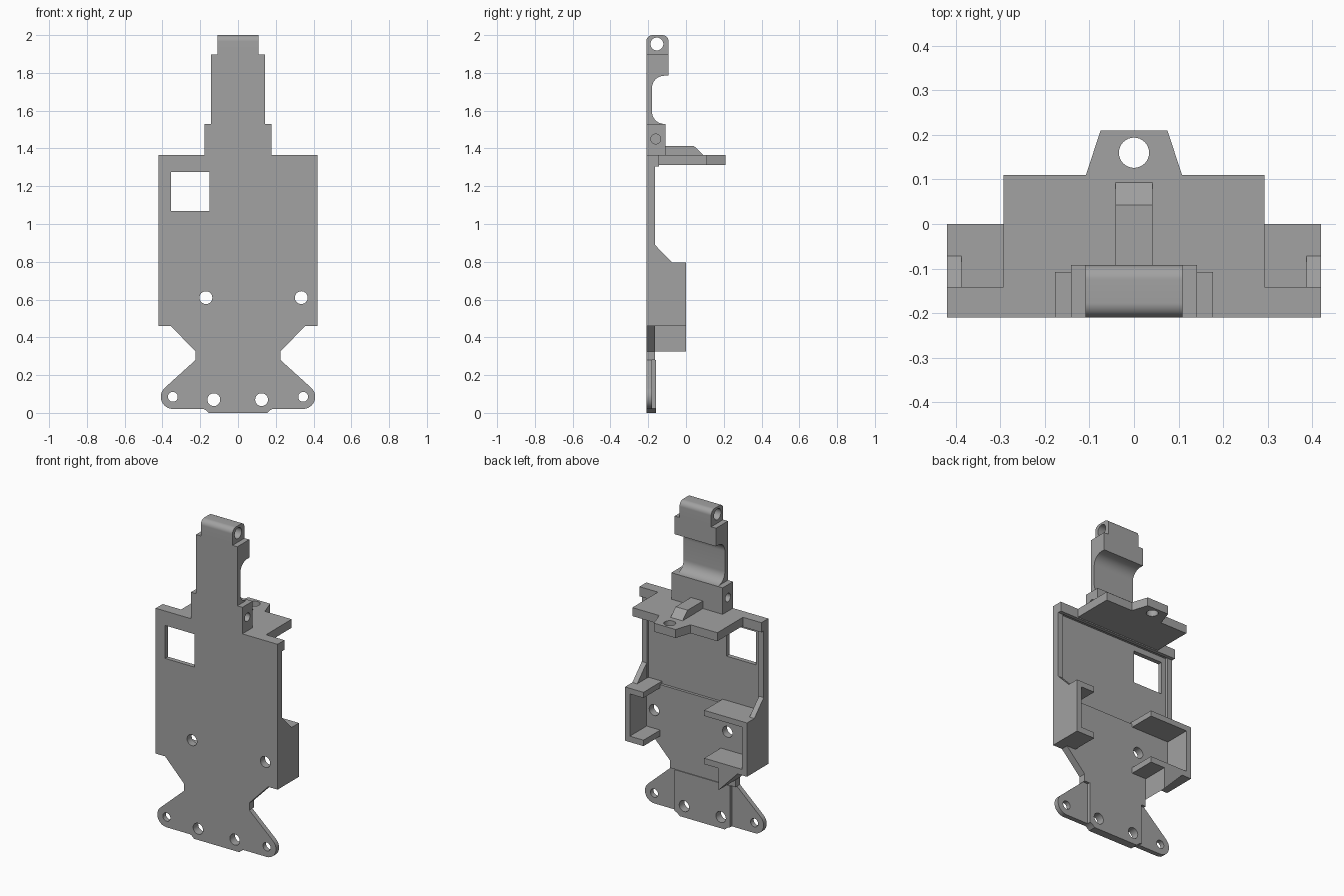
import bpy, bmesh, math

old = bpy.data.objects.get("Cube")
if old:
    bpy.data.objects.remove(old, do_unlink=True)

grey = bpy.data.materials.new("plain grey")
grey.use_nodes = True
grey.diffuse_color = (0.36, 0.36, 0.36, 1)
grey.node_tree.nodes["Principled BSDF"].inputs["Base Color"].default_value = (0.36, 0.36, 0.36, 1)

FRONT, BACK = -0.21, -0.165


def prism(name, pts, lo, hi, axis):
    """Extrude a 2D profile along an axis: x -> (y, z), y -> (x, z), z -> (x, y)."""
    def place(p, d):
        return {"x": (d, p[0], p[1]), "y": (p[0], d, p[1]), "z": (p[0], p[1], d)}[axis]
    bm = bmesh.new()
    a = [bm.verts.new(place(p, lo)) for p in pts]
    b = [bm.verts.new(place(p, hi)) for p in pts]
    bm.faces.new(a)
    bm.faces.new(b)
    n = len(pts)
    for i in range(n):
        j = (i + 1) % n
        bm.faces.new((a[i], a[j], b[j], b[i]))
    bmesh.ops.recalc_face_normals(bm, faces=bm.faces)
    me = bpy.data.meshes.new(name)
    bm.to_mesh(me)
    bm.free()
    me.materials.append(grey)
    ob = bpy.data.objects.new(name, me)
    bpy.context.collection.objects.link(ob)
    return ob


def box(name, x, y, z):
    return prism(name, [(x[0], z[0]), (x[1], z[0]), (x[1], z[1]), (x[0], z[1])], y[0], y[1], "y")


def arc(cx, cy, r, start, end, n=12):
    angles = [math.radians(start + (end - start) * i / n) for i in range(n + 1)]
    return [(cx + r * math.cos(t), cy + r * math.sin(t)) for t in angles]


def hole(cx, cy, r, lo, hi, axis):
    return prism("hole_cutter", arc(cx, cy, r, 0, 348.75, 31), lo, hi, axis)


def activate(ob):
    bpy.ops.object.select_all(action="DESELECT")
    ob.select_set(True)
    bpy.context.view_layer.objects.active = ob


def cut(ob, cutters):
    activate(ob)
    for c in cutters:
        mod = ob.modifiers.new("cut", "BOOLEAN")
        mod.operation, mod.solver, mod.object = "DIFFERENCE", "EXACT", c
        bpy.ops.object.modifier_apply(modifier=mod.name)
        bpy.data.objects.remove(c, do_unlink=True)


def mirrored(pts):
    return pts + [(-x, v) for x, v in reversed(pts)]


# Main plate with window, screw holes and a shallow rear recess
plate = prism("main_plate", mirrored([(0.42, 1.365), (0.42, 0.46), (0.355, 0.46),
              (0.225, 0.325), (0.225, 0.28)]), FRONT, BACK, "y")
cut(plate, [box("recess_cutter", (-0.385, 0.385), (-0.182, 0), (0.78, 1.31)),
            box("window_cutter", (-0.355, -0.152), (-0.5, 0.5), (1.07, 1.275)),
            hole(-0.17, 0.61, 0.034, -0.5, 0.5, "y"),
            hole(0.335, 0.61, 0.034, -0.5, 0.5, "y")])

# Foot: thick centre and two thin rounded ears
foot = prism("foot_centre", mirrored([(0.19, 0.28), (0.19, 0.022), (0.175, 0.018), (0.155, 0)]),
             FRONT, -0.16, "y")
cut(foot, [hole(s, 0.07, 0.034, -0.5, 0.5, "y") for s in (-0.128, 0.125)])
ear_profile = [(0.19, 0.28), (0.225, 0.28)] + arc(0.345, 0.085, 0.064, 48, -90) + [(0.19, 0.021)]
for side, s in (("left", 1), ("right", -1)):
    ear = prism(side + "_ear", [(s * x, z) for x, z in ear_profile], FRONT, -0.18, "y")
    cut(ear, [hole(s * 0.345, 0.085, 0.026, -0.5, 0.5, "y")])

# Side walls and shelves; the right shelves reach further in
wall_profile = [(BACK, 0.46), (0, 0.46), (0, 0.795), (-0.072, 0.795), (BACK, 0.89)]
for side, s, inner in (("left", 1, 0.293), ("right", -1, 0.125)):
    prism(side + "_wall", wall_profile, s * 0.387, s * 0.42, "x")
    xs = sorted((s * inner, s * 0.387))
    box(side + "_upper_shelf", xs, (-0.183, 0), (0.76, 0.795))
    box(side + "_lower_shelf", xs, (BACK, 0), (0.46, 0.497))
prism("right_gusset", [(-0.355, 0.46), (-0.225, 0.325), (-0.225, 0.46)], BACK, 0, "y")

# Top lip and rear shelf with a pierced tab
box("top_lip", (-0.42, 0.42), (BACK, -0.142), (1.305, 1.365))
shelf = prism("rear_shelf", mirrored([(0.293, -0.142), (0.293, 0.11), (0.108, 0.11), (0.075, 0.21)]),
              1.312, 1.365, "z")
cut(shelf, [hole(0, 0.16, 0.034, 1, 2, "z")])
prism("shelf_rib", [(-0.11, 1.365), (0.093, 1.365), (0.043, 1.412), (-0.11, 1.412)],
      -0.041, 0.041, "x")

# Neck: base block, scooped stem and pivot head
base = box("neck_base", (-0.177, 0.177), (FRONT, -0.108), (1.365, 1.53))
cut(base, [hole(-0.16, 1.45, 0.026, 0.1, 0.5, "x"), hole(-0.16, 1.45, 0.026, -0.5, -0.1, "x")])
scoop = arc(-0.115, 1.595, 0.065, 270, 180) + arc(-0.115, 1.72, 0.065, 180, 90)
prism("neck_stem", [(FRONT, 1.53)] + scoop + [(-0.092, 1.785), (-0.092, 1.898), (FRONT, 1.898)],
      -0.142, 0.142, "x")
head = prism("pivot_head", [(FRONT, 1.898), (-0.092, 1.898)] + arc(-0.125, 1.967, 0.033, 0, 90)
             + arc(-0.177, 1.967, 0.033, 90, 180), -0.109, 0.109, "x")
cut(head, [hole(-0.154, 1.953, 0.034, -0.5, 0.5, "x")])

for ob in bpy.context.scene.objects:
    if ob.type == "MESH" and grey.name in ob.data.materials:
        activate(ob)
        bpy.ops.object.shade_smooth_by_angle(angle=math.radians(30))
